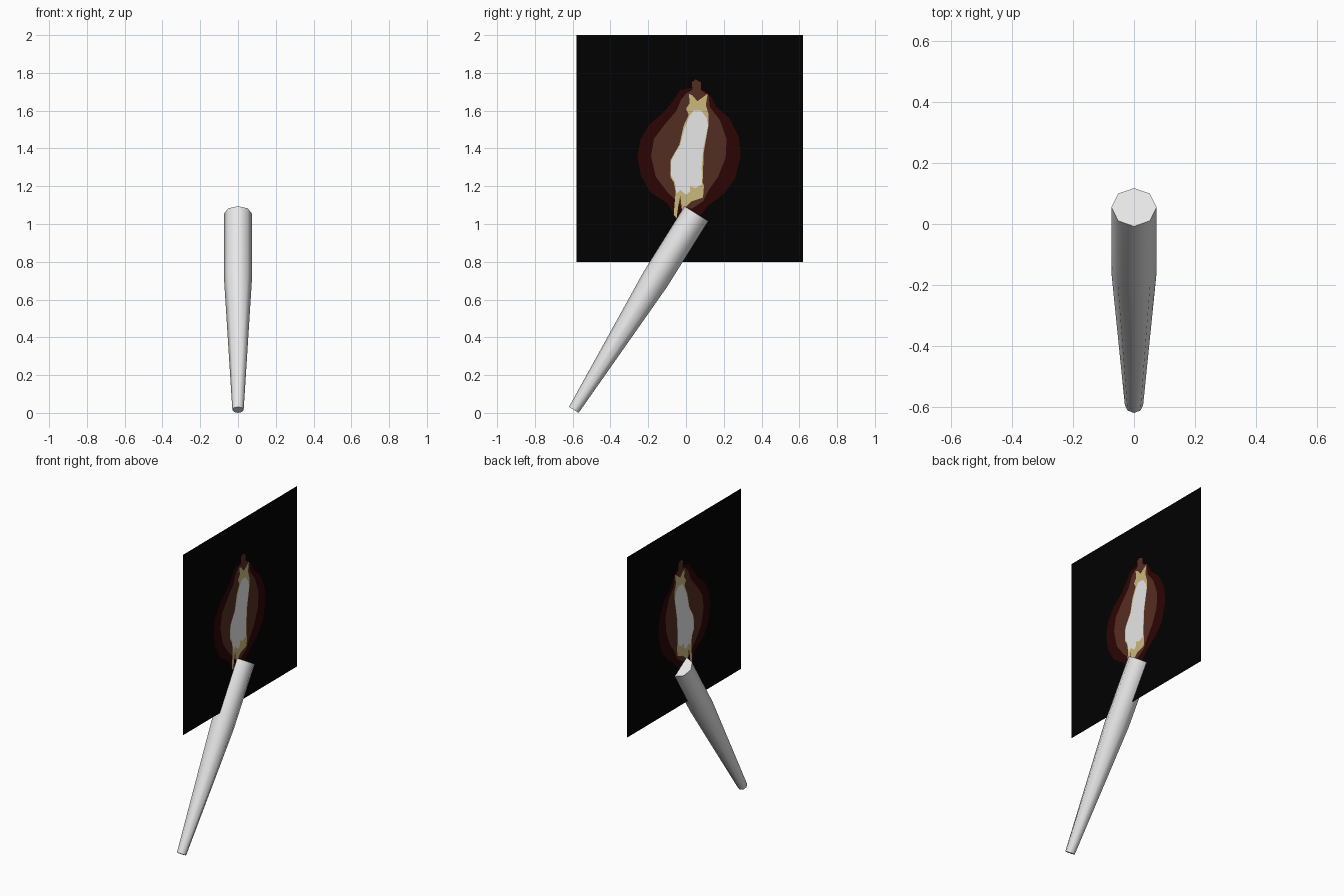
import bpy, bmesh, math
from mathutils import Vector
from mathutils.geometry import delaunay_2d_cdt


def material(name, rgb):
    m = bpy.data.materials.new(name)
    lin = [c / 12.92 if c <= 0.04045 else ((c + 0.055) / 1.055) ** 2.4
           for c in (v / 255 for v in rgb)]
    m.diffuse_color = (*lin, 1)
    return m


pale = material("pale grey", (231, 231, 231))
black = material("night black", (1, 1, 1))
dark_red = material("dark red", (44, 3, 4))
brown = material("ember brown", (84, 45, 34))
yellow = material("straw yellow", (202, 184, 124))


def add_object(name, bm, mats):
    me = bpy.data.meshes.new(name)
    bm.normal_update()
    bm.to_mesh(me)
    bm.free()
    for m in mats:
        me.materials.append(m)
    ob = bpy.data.objects.new(name, me)
    bpy.context.collection.objects.link(ob)
    return ob


# Torch handle: tapered octagonal shaft leaning in the yz plane
foot, head = Vector((0, -0.594, 0.016)), Vector((0, 0.055, 1.055))
side = Vector((1, 0, 0))
across = (head - foot).normalized().cross(side)
bm = bmesh.new()
rings = []
for t, r in ((0, 0.03), (0.667, 0.074), (1, 0.074)):
    c = foot.lerp(head, t)
    rings.append([bm.verts.new(c + r * (math.cos(a) * side + math.sin(a) * across))
                  for a in (i * math.tau / 8 for i in range(8))])
for lo, hi in zip(rings, rings[1:]):
    for i in range(8):
        j = (i + 1) % 8
        bm.faces.new((lo[i], lo[j], hi[j], hi[i]))
bm.faces.new(rings[0])
bm.faces.new(rings[-1])
bmesh.ops.recalc_face_normals(bm, faces=bm.faces)
handle = add_object("torch_handle", bm, [pale])
bpy.context.view_layer.objects.active = handle
handle.select_set(True)
bpy.ops.object.shade_smooth_by_angle(angle=math.radians(60))

# Flame card: flat sheet at x = 0 cut along nested flame outlines (y, z)
card = [(-0.58, 0.8), (0.62, 0.8), (0.62, 2.0), (-0.58, 2.0)]
halo = [(-0.05, 1.03), (-0.10, 1.11), (-0.19, 1.17), (-0.24, 1.26), (-0.257, 1.36),
        (-0.24, 1.45), (-0.19, 1.53), (-0.12, 1.59), (-0.07, 1.65), (-0.03, 1.71),
        (0.03, 1.72), (0.09, 1.71), (0.13, 1.68), (0.16, 1.62), (0.23, 1.56),
        (0.28, 1.46), (0.29, 1.36), (0.26, 1.24), (0.20, 1.16), (0.12, 1.10),
        (0.08, 1.05), (0.0, 1.02)]
glow = [(-0.03, 1.10), (-0.10, 1.17), (-0.16, 1.25), (-0.185, 1.36), (-0.17, 1.45),
        (-0.11, 1.53), (-0.05, 1.60), (-0.025, 1.66), (0.0, 1.69), (0.035, 1.71),
        (0.03, 1.75), (0.05, 1.765), (0.08, 1.75), (0.078, 1.71), (0.12, 1.68),
        (0.125, 1.62), (0.18, 1.55), (0.215, 1.45), (0.21, 1.35), (0.17, 1.25),
        (0.12, 1.18), (0.09, 1.12), (0.03, 1.08)]
rim = [(-0.055, 1.17), (-0.065, 1.05), (-0.05, 1.03), (-0.04, 1.10), (-0.03, 1.15),
       (-0.02, 1.06), (0.0, 1.09), (0.03, 1.12), (0.09, 1.14), (0.095, 1.20),
       (0.088, 1.22), (0.094, 1.38), (0.12, 1.53), (0.12, 1.58), (0.105, 1.63),
       (0.115, 1.69), (0.06, 1.65), (0.035, 1.68), (0.015, 1.69), (0.02, 1.64),
       (0.0, 1.61), (0.015, 1.58), (-0.013, 1.52), (-0.035, 1.42), (-0.081, 1.34),
       (-0.083, 1.25), (-0.065, 1.22)]
core = [(-0.05, 1.16), (-0.03, 1.18), (0.0, 1.155), (0.02, 1.17), (0.02, 1.20),
        (0.05, 1.19), (0.085, 1.21), (0.083, 1.30), (0.092, 1.40), (0.117, 1.52),
        (0.11, 1.56), (0.08, 1.60), (0.04, 1.60), (0.018, 1.57), (-0.01, 1.50),
        (-0.03, 1.42), (-0.055, 1.38), (-0.08, 1.33), (-0.081, 1.26), (-0.058, 1.22)]
points, outlines = [], []
for loop in (card, halo[::-1], glow[::-1], rim, core):   # all counter-clockwise
    outlines.append(list(range(len(points), len(points) + len(loop))))
    points += [Vector(p) for p in loop]
verts, _, faces, _, _, owners = delaunay_2d_cdt(points, [], outlines, 0, 1e-5)
bm = bmesh.new()
bv = [bm.verts.new((0, v.x, v.y)) for v in verts]
for f, own in zip(faces, owners):
    # innermost outline decides the colour
    bm.faces.new([bv[i] for i in f]).material_index = max(own, default=0)
add_object("flame_card", bm, [black, dark_red, brown, yellow, pale])
